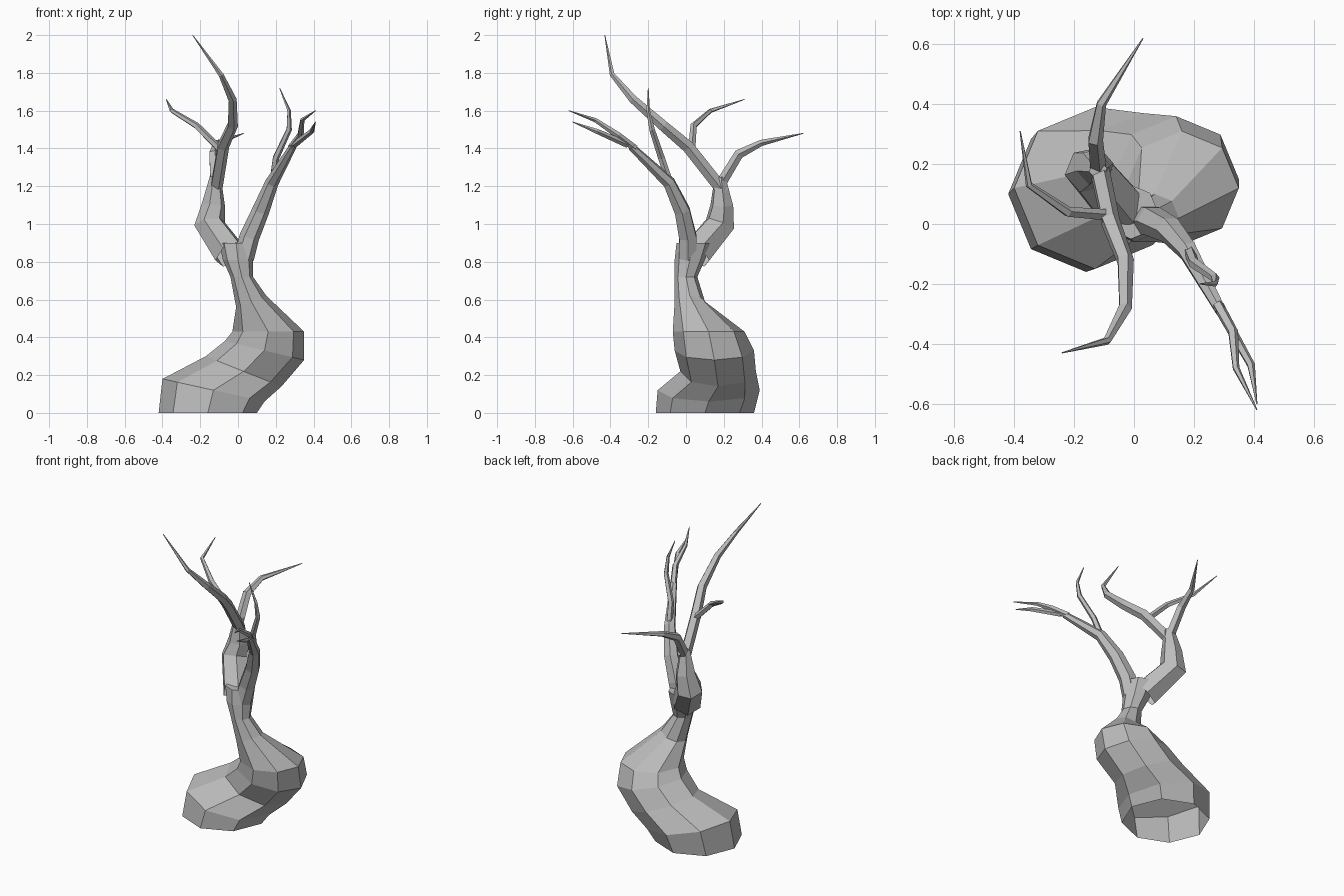
import bpy
import bmesh
import math
from mathutils import Vector

cube = bpy.data.objects.get("Cube")
if cube:
    bpy.data.objects.remove(cube, do_unlink=True)

grey = (.5, .5, .5, 1)
bark = bpy.data.materials.new("grey_bark")
bark.use_nodes = True
bark.diffuse_color = grey
bark.node_tree.nodes["Principled BSDF"].inputs["Base Color"].default_value = grey


def circle_angles(sides):
    """Evenly spaced angles around a cross-section."""
    return [math.tau * step / sides for step in range(sides)]


def skin(name, rings):
    """Join successive rings into a flat-faced tube, closed only at its far end."""
    bm = bmesh.new()
    loops = [[bm.verts.new(point) for point in ring] for ring in rings]
    for lower, upper in zip(loops, loops[1:]):
        for index in range(len(lower)):
            before = index - 1
            bm.faces.new((lower[before], lower[index], upper[index], upper[before]))
    bm.faces.new(loops[-1])
    bmesh.ops.recalc_face_normals(bm, faces=bm.faces)
    mesh = bpy.data.meshes.new(name)
    bm.to_mesh(mesh)
    bm.free()
    mesh.materials.append(bark)
    tube = bpy.data.objects.new(name, mesh)
    bpy.context.collection.objects.link(tube)


def tilted_ring(centre, radius, rise, sides=8):
    """Trunk cross-section whose +x side is lifted by rise."""
    return [
        Vector(centre) + Vector((radius * math.cos(angle),
                                 radius * math.sin(angle),
                                 rise * math.cos(angle)))
        for angle in circle_angles(sides)
    ]


def branch(name, path, radius, tip=.002, sides=5):
    """Tube along a path, thinning ever faster from radius to tip."""
    points = [Vector(point) for point in path]
    last = len(points) - 1
    side = Vector((1, 0, 0))
    rings = []
    for index, point in enumerate(points):
        ahead = points[min(index + 1, last)] - point
        behind = point - points[max(index - 1, 0)]
        along = (ahead.normalized() + behind.normalized()).normalized()
        # Carry the side direction along the path so the tube does not twist
        side = (side - along * side.dot(along)).normalized()
        across = along.cross(side)
        thickness = tip + (radius - tip) * (1 - (index / last) ** 2)
        rings.append([
            point + thickness * (side * math.cos(angle) + across * math.sin(angle))
            for angle in circle_angles(sides)
        ])
    skin(name, rings)


# Swollen, leaning trunk, open underneath: centre, radius, rise
trunk_sections = [
    ((-.16, .1, 0), .26, 0),
    ((-.13, .12, .12), .27, -.06),
    ((.03, .17, .22), .2, -.08),
    ((.14, .15, .33), .21, -.05),
    ((.16, .12, .43), .19, 0),
    ((.07, .02, .59), .08, .03),
    ((.02, 0, .72), .06, 0),
    ((0, .02, .81), .08, 0),
    ((-.01, .04, .9), .09, 0),
]
skin("trunk", [tilted_ring(*section) for section in trunk_sections])

# Main limbs rising from the fork
branch("right_limb", [
    (-.04, .05, .84),
    (-.15, .18, 1),
    (-.13, .19, 1.1),
    (-.12, .18, 1.25),
], radius=.09, tip=.03, sides=6)
branch("left_limb", [
    (.03, .01, .82),
    (.06, .01, .93),
    (.12, -.02, 1.07),
    (.18, -.09, 1.22),
    (.29, -.29, 1.41),
], radius=.055, tip=.02, sides=6)

# Branches of the right limb
branch("tall_branch", [
    (-.12, .2, 1.17),
    (-.08, .01, 1.41),
    (-.03, -.12, 1.52),
    (-.03, -.28, 1.66),
    (-.09, -.39, 1.79),
    (-.24, -.43, 2),
], radius=.035)
branch("back_branch", [
    (-.12, .17, 1.19),
    (-.13, .28, 1.37),
    (-.11, .4, 1.43),
    (.03, .62, 1.48),
], radius=.03)
branch("right_twig", [
    (-.09, .03, 1.39),
    (-.22, .04, 1.52),
    (-.35, .13, 1.6),
    (-.38, .31, 1.66),
], radius=.02)

# Branches of the left limb
branch("left_twig", [
    (.18, -.08, 1.2),
    (.2, -.13, 1.35),
    (.27, -.18, 1.5),
    (.27, -.2, 1.6),
    (.22, -.2, 1.72),
], radius=.02)
branch("upper_tip", [
    (.28, -.27, 1.4),
    (.33, -.36, 1.47),
    (.34, -.48, 1.55),
    (.41, -.62, 1.6),
], radius=.02)
branch("lower_tip", [
    (.3, -.31, 1.42),
    (.39, -.47, 1.49),
    (.41, -.6, 1.54),
], radius=.018)
